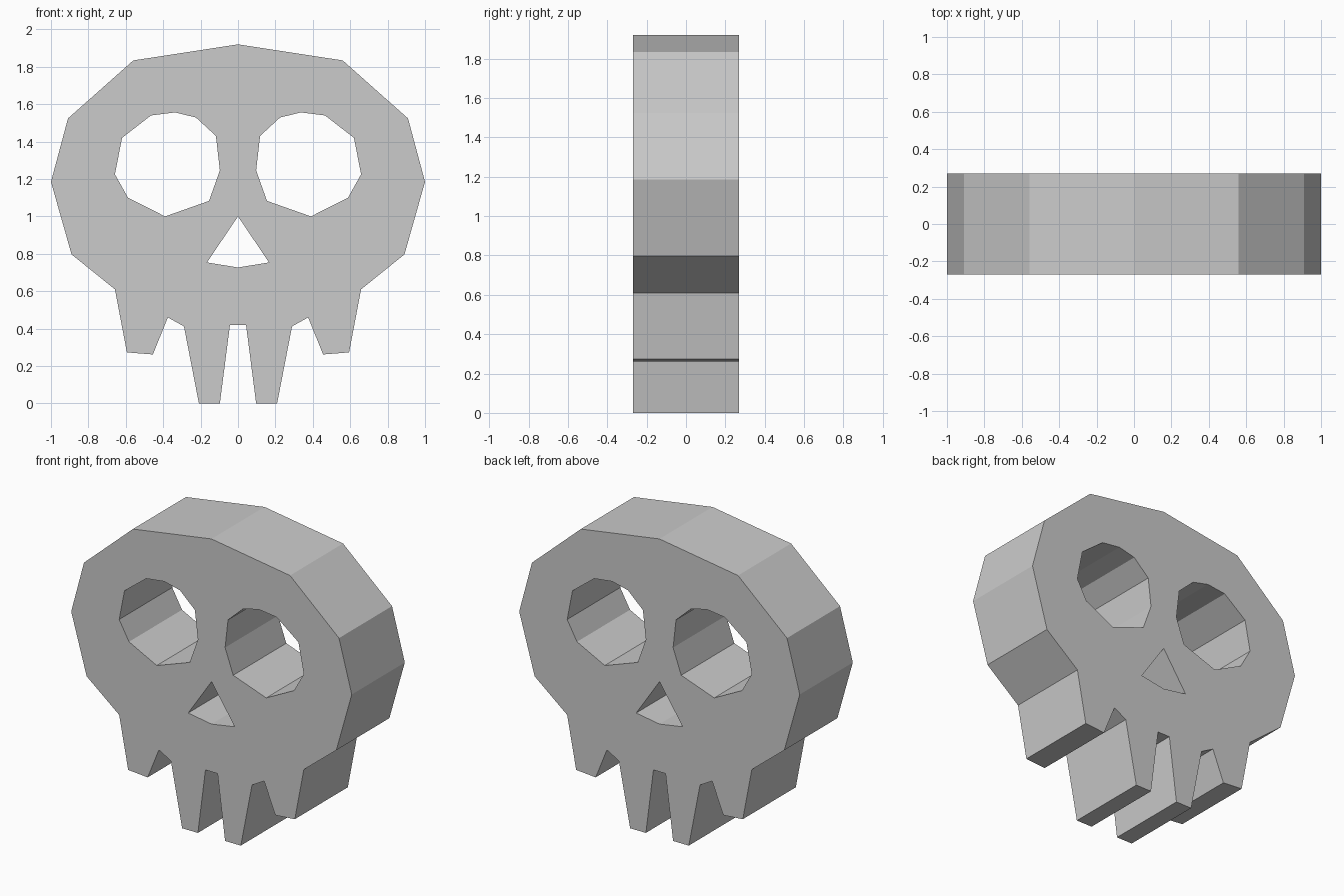
import bpy, bmesh
from mathutils import Vector

if "Cube" in bpy.data.objects:
    bpy.data.objects.remove(bpy.data.objects["Cube"])

HALF_DEPTH = 0.27

# Right half of the outline, crown down to the centre gap between the teeth
half_outline = [(0.56, 1.834), (0.909, 1.524), (1.0, 1.185), (0.89, 0.797),
                (0.658, 0.61), (0.594, 0.273), (0.455, 0.262), (0.375, 0.46),
                (0.289, 0.412), (0.209, 0), (0.097, 0), (0.043, 0.42)]
eye = [(0.118, 1.43), (0.225, 1.529), (0.337, 1.556), (0.465, 1.54),
       (0.62, 1.42), (0.658, 1.225), (0.588, 1.1), (0.39, 1.0),
       (0.155, 1.083), (0.097, 1.246)]
nose = [(0, 1.0), (0.166, 0.754), (0, 0.727), (-0.166, 0.754)]


def mirrored(points):
    return [(-x, z) for x, z in reversed(points)]


def add_loop(bm, points):
    verts = [bm.verts.new((x, -HALF_DEPTH, z)) for x, z in points]
    return [bm.edges.new((v, verts[i - 1])) for i, v in enumerate(verts)]


# Front face with eye and nose openings
bm = bmesh.new()
edges = []
outline = [(0, 1.92)] + half_outline + mirrored(half_outline)
for loop in (outline, eye, mirrored(eye), nose):
    edges += add_loop(bm, loop)
bmesh.ops.triangle_fill(bm, edges=edges, use_beauty=True, normal=Vector((0, -1, 0)))

# Extrude to the back face
ext = bmesh.ops.extrude_face_region(bm, geom=bm.faces[:], use_keep_orig=True)
back = [g for g in ext["geom"] if isinstance(g, bmesh.types.BMVert)]
bmesh.ops.translate(bm, verts=back, vec=(0, 2 * HALF_DEPTH, 0))
bmesh.ops.recalc_face_normals(bm, faces=bm.faces[:])

mesh = bpy.data.meshes.new("skull_plate")
bm.to_mesh(mesh)
bm.free()
bpy.context.collection.objects.link(bpy.data.objects.new("skull_plate", mesh))
